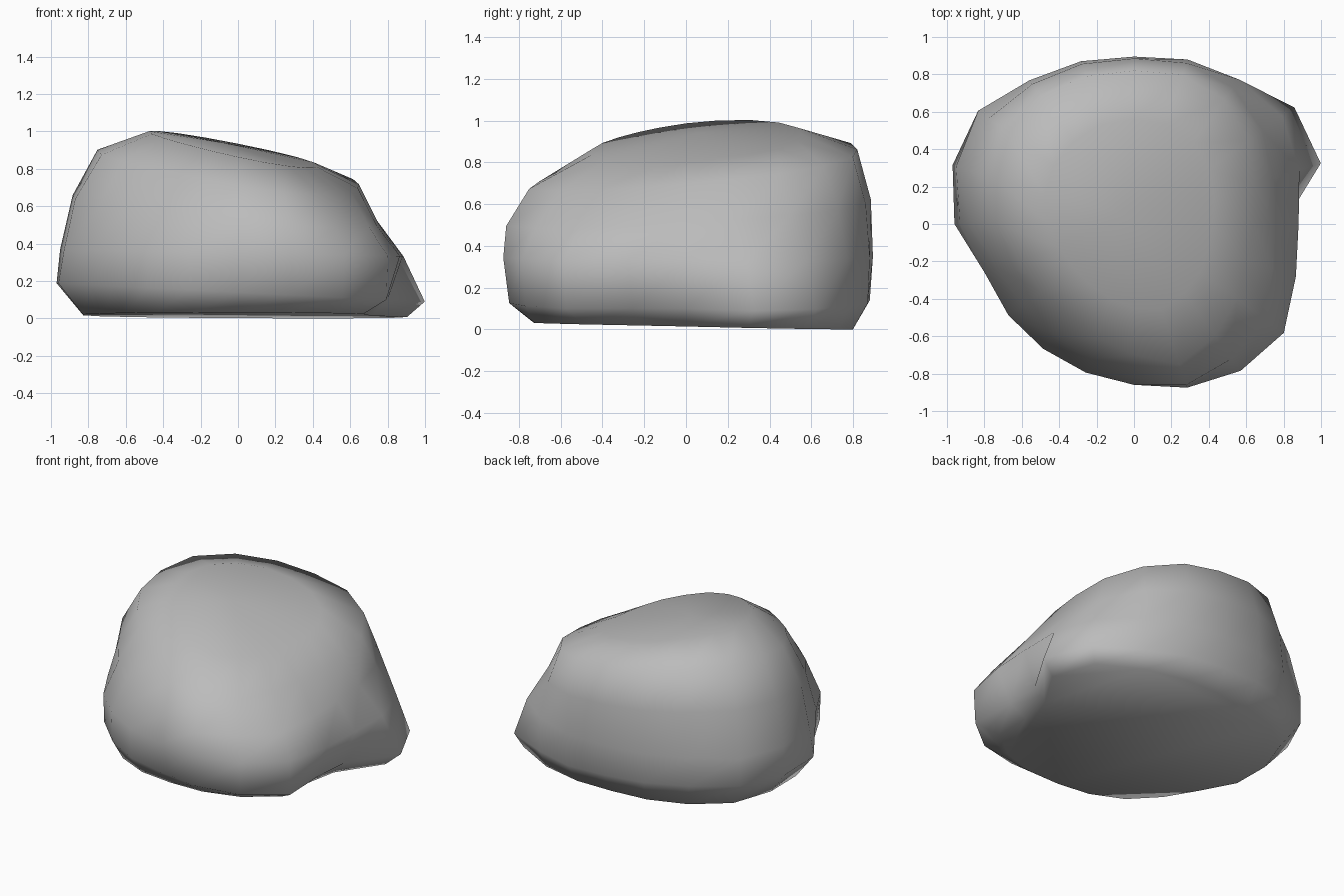
import bpy, bmesh, math

# Each ring: plane (height, x slope, y slope) and radii every 18 degrees from +x
RINGS = [
    ((0.018, -0.005, -0.02), [.72, .95, 1.0, .91, .84, .80, .82, .86, .90, .87, .83, .75, .74, .75, .74, .73, .76, .80, .83, .72]),
    ((0.14, -0.05, 0.0), [.80, 1.05, 1.06, .955, .915, .88, .90, .945, 1.03, 1.02, .96, .83, .825, .82, .825, .83, .89, .95, .98, .82]),
    ((0.35, -0.02, 0.0), [.88, .93, .98, .955, .925, .895, .915, .95, 1.03, 1.0, .93, .84, .83, .825, .835, .86, .92, .97, .99, .91]),
    ((0.57, -0.08, 0.06), [.75, .78, .85, .90, .905, .885, .90, .925, .96, .93, .87, .77, .735, .73, .76, .82, .905, .89, .87, .78]),
    ((0.78, -0.13, 0.10), [.64, .68, .76, .82, .84, .82, .83, .85, .85, .79, .73, .65, .61, .60, .64, .70, .79, .74, .68, .63]),
    ((0.895, -0.20, 0.07), [.42, .45, .50, .54, .56, .56, .56, .55, .53, .50, .46, .42, .40, .40, .42, .45, .48, .46, .44, .42]),
]

stone = bpy.data.materials.new("stone grey")
stone.diffuse_color = (0.5, 0.5, 0.5, 1)

bm = bmesh.new()
loops = []
for (h, sx, sy), radii in RINGS:
    loop = []
    for i, r in enumerate(radii):
        a = math.tau * i / len(radii)
        x, y = r * math.cos(a), r * math.sin(a)
        loop.append(bm.verts.new((x, y, h + sx * x + sy * y)))
    loops.append(loop)

# Sides between neighbouring rings
n = len(loops[0])
for low, high in zip(loops, loops[1:]):
    for i in range(n):
        j = (i + 1) % n
        bm.faces.new((low[i], low[j], high[j], high[i]))

# Crown fan and underside
crown = bm.verts.new((-0.08, 0.06, 0.94))
for i in range(n):
    bm.faces.new((loops[-1][i], loops[-1][(i + 1) % n], crown))
bm.faces.new(loops[0][::-1])
bmesh.ops.recalc_face_normals(bm, faces=bm.faces[:])
for f in bm.faces:
    f.smooth = True

mesh = bpy.data.meshes.new("boulder")
bm.to_mesh(mesh)
bm.free()
mesh.materials.append(stone)
boulder = bpy.data.objects.new("boulder", mesh)
bpy.context.collection.objects.link(boulder)
